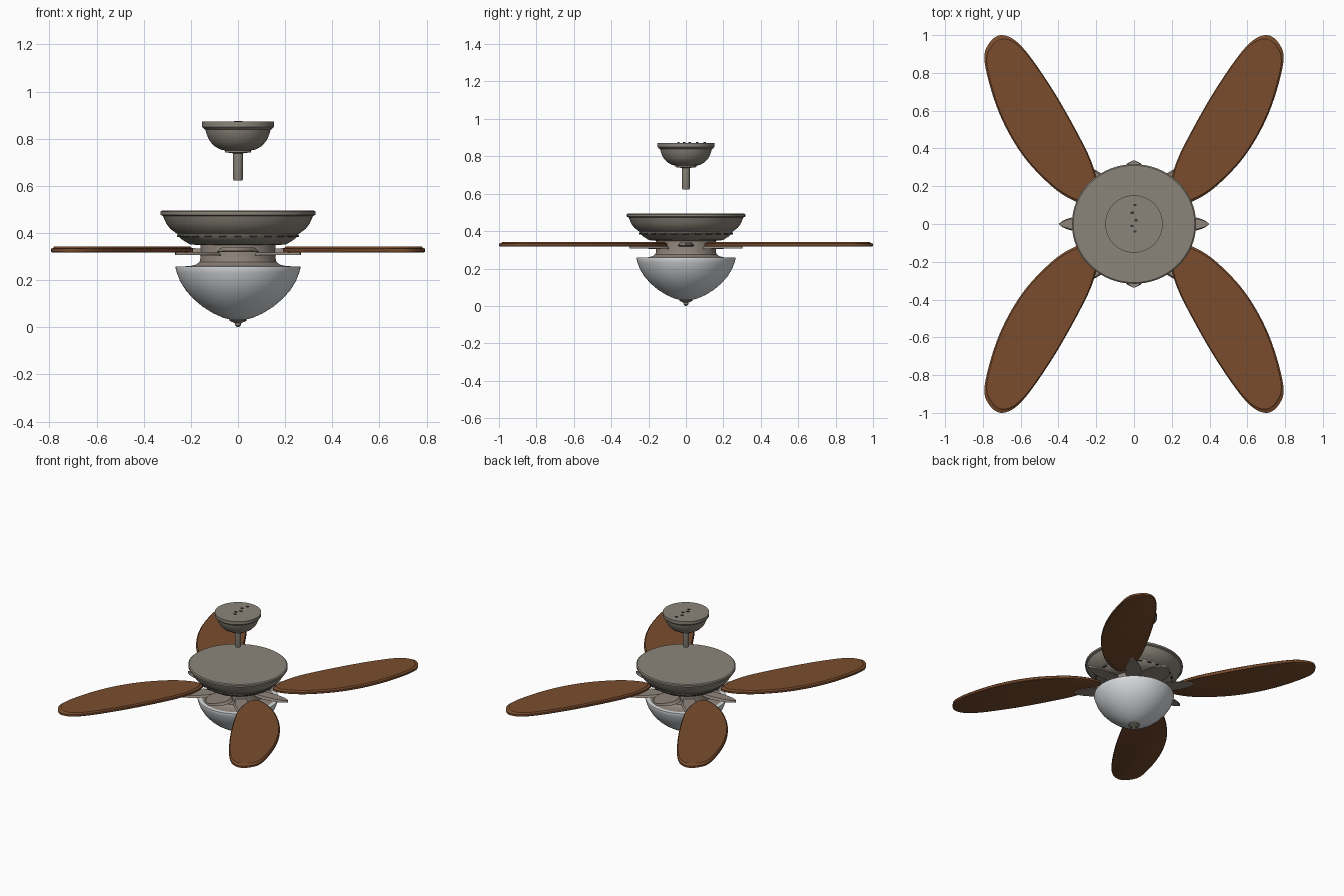
import bpy, bmesh, math
from mathutils import Vector

if "Cube" in bpy.data.objects:
    bpy.data.objects.remove(bpy.data.objects["Cube"])


def material(name, rgb):
    m = bpy.data.materials.new(name)
    m.use_nodes = True
    m.diffuse_color = (*rgb, 1)
    m.node_tree.nodes["Principled BSDF"].inputs["Base Color"].default_value = (*rgb, 1)
    return m


pewter = material("pewter metal", (0.26, 0.235, 0.195))
warm = material("warm pewter", (0.28, 0.235, 0.20))
wood = material("brown wood", (0.195, 0.073, 0.027))
glass = material("frosted glass", (0.68, 0.70, 0.72))
dark = material("dark vents", (0.04, 0.037, 0.033))


def finish(name, bm, mat, angle=35):
    bmesh.ops.recalc_face_normals(bm, faces=bm.faces)
    mesh = bpy.data.meshes.new(name)
    bm.to_mesh(mesh)
    bm.free()
    mesh.materials.append(mat)
    ob = bpy.data.objects.new(name, mesh)
    bpy.context.collection.objects.link(ob)
    bpy.ops.object.select_all(action='DESELECT')
    ob.select_set(True)
    bpy.context.view_layer.objects.active = ob
    bpy.ops.object.shade_smooth_by_angle(angle=math.radians(angle))
    return ob


def lathe(name, profile, mat, squash=1.0, steps=64):
    """Revolve (radius, height) pairs around z and close both ends."""
    bm = bmesh.new()
    rings = []
    for r, z in profile:
        rings.append([bm.verts.new((r * math.cos(a), r * math.sin(a) * squash, z))
                      for a in (math.tau * i / steps for i in range(steps))])
    for a, b in zip(rings, rings[1:]):
        for i in range(steps):
            j = (i + 1) % steps
            bm.faces.new((a[i], a[j], b[j], b[i]))
    bm.faces.new(rings[0])
    bm.faces.new(rings[-1])
    return finish(name, bm, mat)


def smooth_loop(points, steps=6):
    """Closed Catmull-Rom curve through the points."""
    pts = [Vector(p) for p in points]
    out = []
    n = len(pts)
    for i in range(n):
        a, b, c, d = (pts[(i + k) % n] for k in (-1, 0, 1, 2))
        for s in range(steps):
            t = s / steps
            out.append(0.5 * (2 * b + (c - a) * t + (2 * a - 5 * b + 4 * c - d) * t * t
                              + (3 * b - a - 3 * c + d) * t ** 3))
    return out


def slab(name, outline, layers, mat):
    """Stack inset copies of an outline; layers are (z, scale about the centre)."""
    bm = bmesh.new()
    centre = sum(outline, Vector((0, 0))) / len(outline)
    rings = []
    for z, k in layers:
        rings.append([bm.verts.new((*(centre + (p - centre) * k), z)) for p in outline])
    n = len(outline)
    for a, b in zip(rings, rings[1:]):
        for i in range(n):
            bm.faces.new((a[i], a[(i + 1) % n], b[(i + 1) % n], b[i]))
    bm.faces.new(rings[0])
    bm.faces.new(rings[-1])
    return finish(name, bm, mat)


def petal(name, angle, start, end, half_width, z0, z1, thick=0.012):
    """Leaf-shaped arm pointing outwards, rising from z0 to z1."""
    bm = bmesh.new()
    count, rows = 14, []
    for i in range(count + 1):
        t = i / count
        x = start + (end - start) * t
        w = half_width * max(0.04, math.sin(math.pi * (0.12 + 0.88 * t)) ** 0.6)
        z = z0 + (z1 - z0) * t
        rows.append([bm.verts.new((x * math.cos(angle) - y * math.sin(angle),
                                   x * math.sin(angle) + y * math.cos(angle), z + h))
                     for y, h in ((-w, 0), (w, 0), (w * 0.8, thick), (-w * 0.8, thick))])
    for a, b in zip(rows, rows[1:]):
        for i in range(4):
            bm.faces.new((a[i], a[(i + 1) % 4], b[(i + 1) % 4], b[i]))
    bm.faces.new(rows[0])
    bm.faces.new(rows[-1])
    return finish(name, bm, warm)


def box(name, centre, size, mat, angle=0):
    bpy.ops.mesh.primitive_cube_add(size=1, location=centre, rotation=(0, 0, angle))
    ob = bpy.context.object
    ob.name = name
    ob.scale = size
    ob.data.materials.append(mat)


# Ceiling canopy and hanging rod
lathe("ceiling_canopy", [(0.152, 0.872), (0.152, 0.85), (0.145, 0.842), (0.138, 0.838),
                         (0.134, 0.82), (0.12, 0.79), (0.1, 0.768), (0.075, 0.754),
                         (0.056, 0.75), (0.056, 0.742), (0.022, 0.738)], pewter)
lathe("hanging_rod", [(0.021, 0.75), (0.021, 0.63), (0.018, 0.622)], pewter, steps=32)
for y in (-0.04, -0.01, 0.02, 0.06, 0.1):
    box("canopy_fitting", (0.012 * math.sin(y * 90), y, 0.873), (0.016, 0.012, 0.006), dark)

# Motor housing, slightly narrower front to back
lathe("motor_housing", [(0.322, 0.495), (0.329, 0.49), (0.329, 0.477), (0.318, 0.472),
                        (0.314, 0.462), (0.304, 0.44), (0.288, 0.418), (0.266, 0.402),
                        (0.258, 0.396), (0.256, 0.388), (0.235, 0.37), (0.205, 0.352),
                        (0.165, 0.348)], pewter, 0.963)
for i in range(24):
    a = math.tau * i / 24
    box("motor_vent", (0.25 * math.cos(a), 0.241 * math.sin(a), 0.386),
        (0.018, 0.03, 0.006), dark, a)

# Hub and light collar
lathe("hub", [(0.16, 0.352), (0.16, 0.29), (0.164, 0.276), (0.178, 0.266),
              (0.2, 0.26), (0.255, 0.257), (0.255, 0.25)], warm)

# Glass bowl and finial
lathe("glass_bowl", [(0.25, 0.258), (0.264, 0.258), (0.265, 0.251), (0.259, 0.23),
                     (0.246, 0.196), (0.222, 0.157), (0.19, 0.121), (0.15, 0.087),
                     (0.105, 0.059), (0.06, 0.039), (0.02, 0.03)], glass)
lathe("finial", [(0.036, 0.034), (0.036, 0.028), (0.026, 0.023), (0.014, 0.018),
                 (0.013, 0.008), (0.006, 0.001), (0.002, 0)], pewter, steps=32)

# Four leaf-shaped blades, mirrored across both axes, each with an arm below
leaf = [(0.19, 0.18), (0.215, 0.30), (0.28, 0.445), (0.43, 0.71), (0.59, 0.935), (0.695, 1.0),
        (0.768, 0.955), (0.79, 0.85), (0.715, 0.59), (0.59, 0.365), (0.43, 0.195),
        (0.3, 0.115), (0.21, 0.103)]
for sx, sy, side in ((1, -1, "front_left"), (-1, -1, "front_right"),
                     (1, 1, "back_left"), (-1, 1, "back_right")):
    outline = smooth_loop([(x * sx, y * sy) for x, y in leaf])
    slab("blade_" + side, outline, [(0.317, 0.985), (0.32, 1), (0.333, 1),
                                    (0.336, 0.975), (0.342, 0.96)], wood)
    direction = math.atan2(0.85 * sy, 0.75 * sx)
    petal("blade_arm_" + side, direction, 0.13, 0.40, 0.055, 0.305, 0.307)

# Decorative leaves between the blades
for i in range(4):
    along_y = i % 2
    petal("hub_leaf", i * math.pi / 2, 0.13, 0.337 if along_y else 0.397,
          0.09 if along_y else 0.045, 0.318, 0.324, 0.016)
